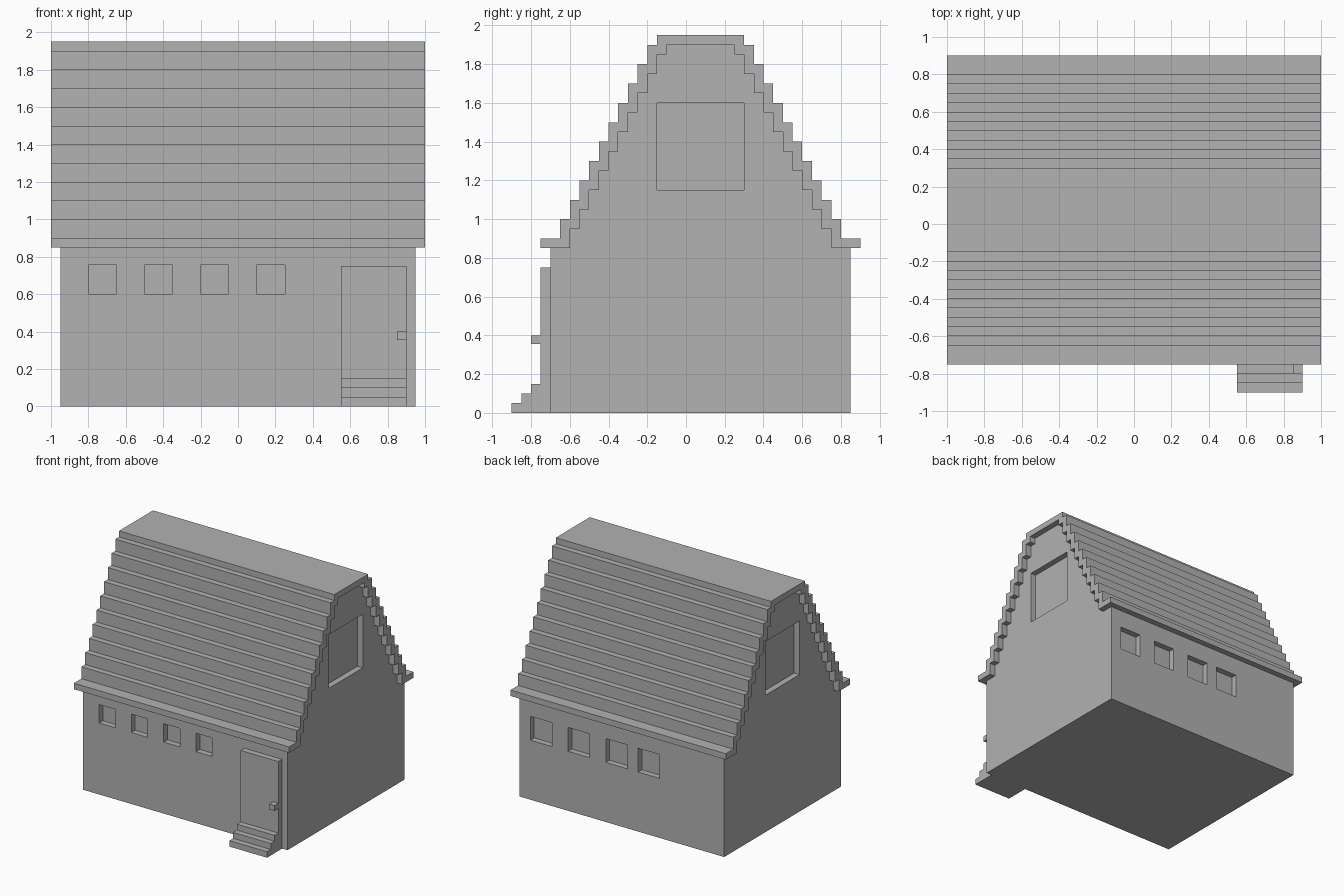
import bpy
import bmesh

if "Cube" in bpy.data.objects:
    bpy.data.objects.remove(bpy.data.objects["Cube"], do_unlink=True)

GREY = (0.445, 0.445, 0.445, 1.0)
stone = bpy.data.materials.new("plain grey")
stone.use_nodes = True
stone.diffuse_color = GREY
stone.node_tree.nodes["Principled BSDF"].inputs["Base Color"].default_value = GREY

RIDGE_Y = 0.075   # the roof is symmetric about this line
STEPS = 10        # courses on each slope
RISE, RUN = 0.1, 0.05


def finish(name, bm):
    bmesh.ops.recalc_face_normals(bm, faces=bm.faces)
    mesh = bpy.data.meshes.new(name)
    bm.to_mesh(mesh)
    bm.free()
    mesh.materials.append(stone)
    obj = bpy.data.objects.new(name, mesh)
    bpy.context.collection.objects.link(obj)
    return obj


def extrude_x(name, profile, x0, x1):
    """Extrude a (y, z) outline from x0 to x1."""
    bm = bmesh.new()
    face = bm.faces.new([bm.verts.new((x0, y, z)) for y, z in profile])
    ext = bmesh.ops.extrude_face_region(bm, geom=[face])["geom"]
    moved = [v for v in ext if isinstance(v, bmesh.types.BMVert)]
    bmesh.ops.translate(bm, verts=moved, vec=(x1 - x0, 0, 0))
    return finish(name, bm)


def add_box(bm, x0, x1, y0, y1, z0, z1):
    verts = bmesh.ops.create_cube(bm, size=1)["verts"]
    bmesh.ops.scale(bm, verts=verts, vec=(x1 - x0, y1 - y0, z1 - z0))
    bmesh.ops.translate(bm, verts=verts,
                        vec=((x0 + x1) / 2, (y0 + y1) / 2, (z0 + z1) / 2))


def box(name, *bounds):
    bm = bmesh.new()
    add_box(bm, *bounds)
    return finish(name, bm)


def staircase(y, z, top):
    """Stepped front slope, climbing from (y, z) to the ridge height."""
    points = [(y, z)]
    for i in range(1, STEPS + 1):
        points += [(y, z + RISE), (y + RUN, z + RISE)]
        y, z = y + RUN, z + RISE
    return points + [(y, top)]


def mirrored(points):
    return [(2 * RIDGE_Y - y, z) for y, z in reversed(points)]


# Stepped roof shell with flat eaves
outer = [(-0.75, 0.85), (-0.75, 0.9)] + staircase(-0.65, 0.9, 1.95)
inner = staircase(-0.6, 0.85, 1.9)
roof_outline = outer + mirrored(outer) + (inner + mirrored(inner))[::-1]
extrude_x("roof", roof_outline, -1, 1)

# House body, filling the gables up to the underside of the roof
wall_front = [(-0.7, 0), (-0.7, 0.85)] + inner
house = extrude_x("house_walls", wall_front + mirrored(wall_front), -0.95, 0.95)

# Window recesses, 0.05 deep
bm = bmesh.new()
for x in (-0.8, -0.5, -0.2, 0.1):
    add_box(bm, x, x + 0.15, -0.8, -0.65, 0.6, 0.755)
for x in (-0.35, -0.05, 0.3, 0.65):
    add_box(bm, x, x + 0.2, 0.8, 0.95, 0.5, 0.7)
for x in (-0.95, 0.95):
    add_box(bm, x - 0.05, x + 0.05, -0.15, 0.3, 1.15, 1.6)
cutter = finish("window_cutter", bm)
cutter.hide_render = True
cut = house.modifiers.new("windows", 'BOOLEAN')
cut.operation = 'DIFFERENCE'
cut.solver = 'EXACT'
cut.object = cutter
bpy.context.view_layer.objects.active = house
bpy.ops.object.modifier_apply(modifier=cut.name)
bpy.data.objects.remove(cutter, do_unlink=True)

# Door, handle and entrance steps
box("door", 0.55, 0.9, -0.75, -0.7, 0, 0.75)
box("door_handle", 0.85, 0.9, -0.8, -0.75, 0.355, 0.4)
stairs = [(-0.75, 0)]
for i in range(3):
    y = -0.9 + i * 0.05
    stairs += [(y, i * 0.05), (y, (i + 1) * 0.05)]
extrude_x("entrance_steps", stairs + [(-0.75, 0.15)], 0.55, 0.9)
